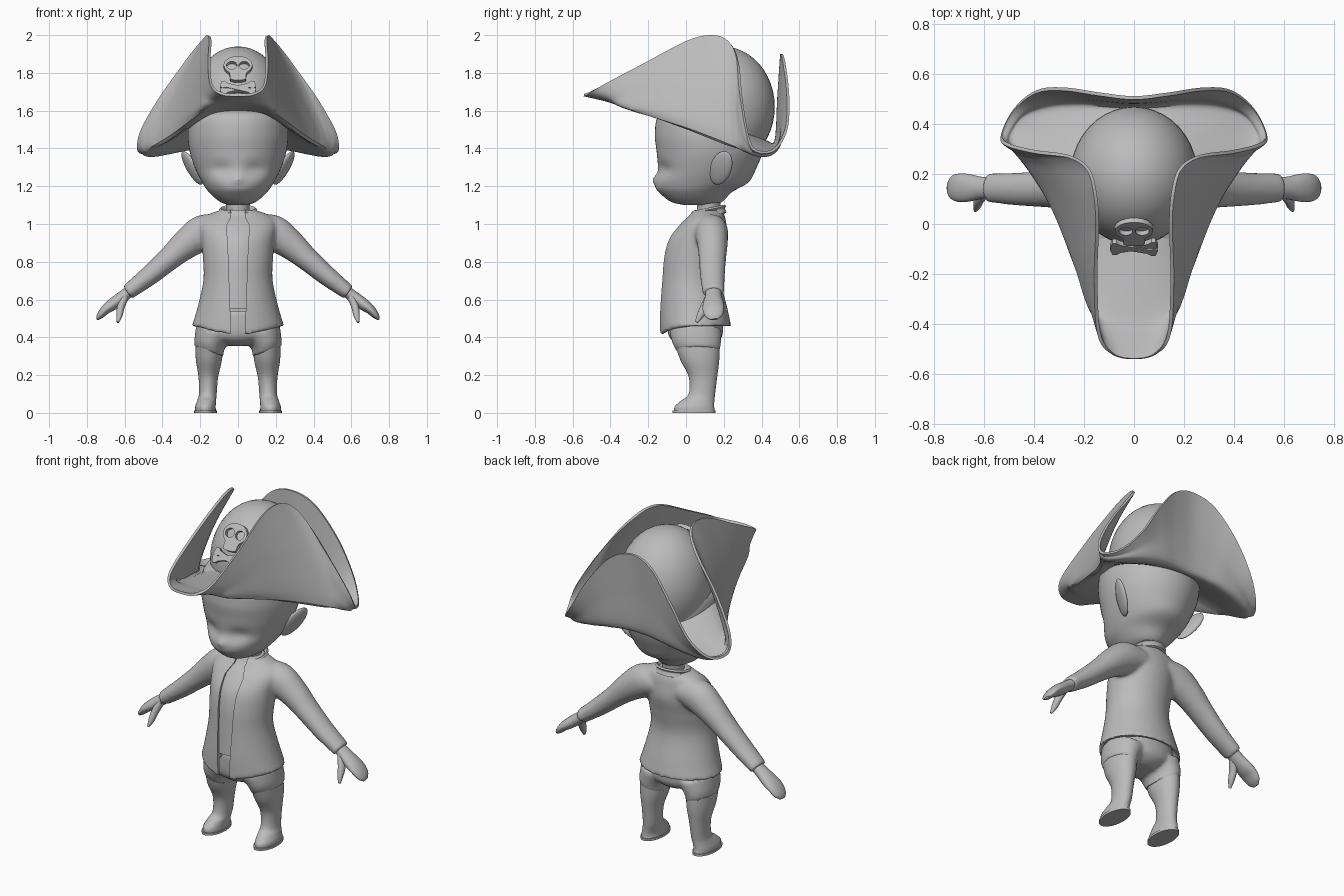
import bpy, bmesh, math
from mathutils import Vector, Matrix, Euler

if "Cube" in bpy.data.objects:
    bpy.data.objects.remove(bpy.data.objects["Cube"])

clay = bpy.data.materials.new("clay_grey")
clay.use_nodes = True
clay.diffuse_color = (0.5, 0.5, 0.5, 1)
clay.node_tree.nodes["Principled BSDF"].inputs["Base Color"].default_value = clay.diffuse_color


def spline(points, n, closed=False):
    """Smooth curve through points of any dimension."""
    p = [Vector(q) for q in points]
    m, out = len(p), []
    at = (lambda i: p[i % m]) if closed else (lambda i: p[min(max(i, 0), m - 1)])
    for i in range(m if closed else m - 1):
        a, b, c, d = (at(i + k) for k in (-1, 0, 1, 2))
        for s in range(n):
            t = s / n
            out.append(b + (c - a) * (t / 2) + (a * 2 - b * 5 + c * 4 - d) * (t * t / 2)
                       + (b * 3 - a - c * 3 + d) * (t ** 3 / 2))
    return out if closed else out + [p[-1]]


def loft(sections, n=5, segs=40, gap=0):
    """Upright rings (z, cx, cy, rx, ry), starting at the front."""
    rows = []
    for z, cx, cy, rx, ry in spline(sections, n):
        angles = [gap + (2 * math.pi - 2 * gap) * i / segs for i in range(segs + (gap > 0))]
        rows.append([Vector((cx + rx * math.sin(t), cy - ry * math.cos(t), z)) for t in angles])
    return rows


def tube(points, n=5, segs=24):
    """Bent limb through (x, y, z, thickness, depth)."""
    path, rows = spline(points, n), []
    for i, p in enumerate(path):
        t = (path[min(i + 1, len(path) - 1)] - path[max(i - 1, 0)]).to_3d().normalized()
        side = (Vector((0, 1, 0)) - t * t.y).normalized()
        up = t.cross(side)
        angles = [2 * math.pi * k / segs for k in range(segs)]
        rows.append([p.to_3d() + up * p[3] * math.sin(a) + side * p[4] * math.cos(a) for a in angles])
    return rows


def flip(rows):
    return [[Vector((-v.x, v.y, v.z)) for v in r] for r in rows]


def finish(ob):
    """Apply modifiers, set material and shading."""
    bpy.ops.object.select_all(action="DESELECT")
    bpy.context.view_layer.objects.active = ob
    ob.select_set(True)
    bpy.ops.object.convert(target="MESH")
    ob.data.materials.clear()
    ob.data.materials.append(clay)
    bpy.ops.object.shade_smooth_by_angle(angle=math.radians(40))
    return ob


def from_bmesh(name, bm):
    bmesh.ops.recalc_face_normals(bm, faces=bm.faces)
    mesh = bpy.data.meshes.new(name)
    bm.to_mesh(mesh)
    bm.free()
    ob = bpy.data.objects.new(name, mesh)
    bpy.context.collection.objects.link(ob)
    return ob


def skin(name, *grids, closed=True, caps=True):
    bm = bmesh.new()
    for rows in grids:
        vs = [[bm.verts.new(v) for v in r] for r in rows]
        m = len(vs[0])
        for a, b in zip(vs, vs[1:]):
            for i in range(m if closed else m - 1):
                j = (i + 1) % m
                bm.faces.new((a[i], a[j], b[j], b[i]))
        if caps:
            bm.faces.new(vs[0])
            bm.faces.new(vs[-1])
    return from_bmesh(name, bm)


def ball(name, loc, scale, rot=(0, 0, 0), both=False):
    bm = bmesh.new()
    m = Matrix.LocRotScale(loc, Euler([math.radians(a) for a in rot]), scale)
    for s in (1, -1)[:1 + both]:
        bmesh.ops.create_uvsphere(bm, u_segments=40, v_segments=24, radius=1,
                                  matrix=Matrix.Diagonal((s, 1, 1, 1)) @ m)
    return finish(from_bmesh(name, bm))


def solid(ob, thickness):
    mod = ob.modifiers.new("thickness", "SOLIDIFY")
    mod.thickness, mod.offset = thickness, 0
    return finish(ob)


def fuse(ob, rounds):
    """Melt overlapping pieces into one soft surface."""
    mod = ob.modifiers.new("fuse", "REMESH")
    mod.mode, mod.voxel_size = "VOXEL", .01
    mod = ob.modifiers.new("soften", "SMOOTH")
    mod.factor, mod.iterations = .5, rounds


# Hat: domed crown
ball("hat_crown", (0, .193, 1.62), (.255, .277, .32))

# Hat: brim folded up on three sides, as (fold, edge) from front to back
brim = [((0, -.35, 1.64), (0, -.54, 1.683)), ((.1, -.33, 1.63), (.085, -.52, 1.69)),
        ((.17, -.3, 1.61), (.14, -.44, 1.735)), ((.225, -.17, 1.57), (.153, -.22, 1.85)),
        ((.295, 0, 1.515), (.147, 0, 1.965)), ((.355, .12, 1.47), (.157, .13, 1.997)),
        ((.42, .22, 1.43), (.185, .22, 1.97)), ((.45, .26, 1.415), (.26, .27, 1.88)),
        ((.465, .29, 1.4), (.4, .29, 1.69)), ((.47, .32, 1.385), (.51, .32, 1.5)),
        ((.45, .37, 1.37), (.53, .36, 1.395)), ((.4, .43, 1.37), (.48, .46, 1.39)),
        ((.3, .47, 1.39), (.39, .53, 1.5)), ((.2, .485, 1.415), (.28, .54, 1.68)),
        ((.1, .48, 1.435), (.14, .52, 1.85)), ((0, .475, 1.44), (0, .505, 1.9))]
ribs = []
for i, (fold, edge) in enumerate(brim):
    a = math.pi * i / (len(brim) - 1)
    y = .175 - .25 * math.cos(a)
    inner = (.23 * math.sin(a), y, 1.58 - .34 * y)
    belly = (Vector(fold) + Vector(edge)) / 2 + Vector((.025 * math.sin(a) ** 2, 0, 0))
    ribs.append(spline([inner, fold, belly, edge], 6))
ribs += flip(ribs[-2:0:-1])
rings = [spline(ring, 6, closed=True) for ring in zip(*ribs)]
solid(skin("hat_brim", rings, caps=False), .014)


# Hat: raised emblem, flat outlines with holes
def plate(name, outlines, loc, tilt):
    cu = bpy.data.curves.new(name, "CURVE")
    cu.dimensions, cu.fill_mode, cu.extrude = "2D", "BOTH", .011
    for pts in outlines:
        sp = cu.splines.new("POLY")
        sp.points.add(len(pts) - 1)
        for q, (x, y) in zip(sp.points, pts):
            q.co = (x, y, 0, 1)
        sp.use_cyclic_u = True
    ob = bpy.data.objects.new(name, cu)
    bpy.context.collection.objects.link(ob)
    ob.location, ob.rotation_euler.x = loc, math.radians(tilt)
    finish(ob)


half = [(0, .08), (.045, .07), (.075, .035), (.068, -.005), (.045, -.03), (.04, -.07), (0, -.078)]
face = spline(half + [(-x, y) for x, y in half[-2:0:-1]], 3, closed=True)
eyes = [[(s * .033 + .028 * math.cos(k * math.pi / 8), .02 + .026 * math.sin(k * math.pi / 8))
         for k in range(16)] for s in (1, -1)]
plate("emblem_skull", [face] + eyes, (0, -.033, 1.818), 53)
bone = [(-.095, -.018), (-.08, -.024), (-.06, -.014), (.06, -.014), (.08, -.024), (.095, -.018),
        (.095, .018), (.08, .024), (.06, .014), (-.06, .014), (-.08, .024), (-.095, .018)]
for name, s in (("emblem_bone_left", 1), ("emblem_bone_right", -1)):
    c, d = math.cos(s * .27), math.sin(s * .27)
    plate(name, [[(x * c - y * d, x * d + y * c) for x, y in bone]], (0, -.092 + s * .002, 1.716), 55)

# Head with eye hollows, nose and muzzle
head = skin("head", loft([(1.1, 0, .07, .05, .08), (1.12, 0, .055, .1, .14), (1.17, 0, .055, .155, .19),
                          (1.22, 0, .085, .19, .245), (1.29, 0, .11, .225, .26), (1.38, 0, .125, .255, .28),
                          (1.48, 0, .125, .265, .29), (1.58, 0, .125, .245, .265), (1.62, 0, .14, .15, .16)], 6, 64))
for v in head.data.vertices:
    if v.co.y < 0:
        x, z = abs(v.co.x), v.co.z
        v.co.y += .02 * math.exp(-((x - .09) / .06) ** 2 - ((z - 1.29) / .04) ** 2)
        v.co.y -= .016 * math.exp(-(x / .025) ** 2 - ((z - 1.235) / .025) ** 2)
        v.co.y -= .012 * math.exp(-(x / .1) ** 2 - ((z - 1.18) / .03) ** 2)
finish(head)
ball("ears", (.243, .185, 1.297), (.02, .058, .105), (-30, 22, -25), both=True)
finish(skin("neck", loft([(.98, 0, .12, .075, .075), (1.06, 0, .12, .06, .06), (1.16, 0, .12, .07, .07)])))

# Coat: torso and sleeves fused, then hollowed and opened in front
torso_shape = [(.46, 0, .05, .245, .19), (.55, 0, .04, .217, .18), (.7, 0, .028, .184, .159),
               (.82, 0, .04, .186, .162), (.92, 0, .063, .195, .159), (1, 0, .09, .205, .124),
               (1.045, 0, .11, .17, .094), (1.075, 0, .11, .09, .077)]
torso = loft(torso_shape)
for v in torso[0]:
    v.z -= .045 * max(0, (.05 - v.y) / .185) ** 3
sleeve = tube([(.08, .135, .97, .07, .08), (.18, .135, .955, .095, .088), (.275, .14, .893, .08, .081),
               (.36, .14, .82, .064, .073), (.47, .14, .726, .053, .066), (.585, .145, .638, .041, .058)])
coat = skin("coat", torso, sleeve, flip(sleeve))
fuse(coat, 8)
hollow = skin("coat_hollow_cutter", loft([(.3, 0, .05, .228, .175), (.46, 0, .05, .226, .173), (.52, 0, .04, .2, .16)]))
edge = [(.035, .3), (.038, .45), (.052, .85), (.06, .99), (.036, 1.04), (.036, 1.15)]
edge += [(-x, z) for x, z in reversed(edge)]
opening = skin("coat_opening_cutter", [[Vector((x, y, z)) for x, z in edge] for y in (-.3, .07)])
for cutter in (hollow, opening):
    cutter.hide_render = True
    mod = coat.modifiers.new("cut", "BOOLEAN")
    mod.operation, mod.object, mod.solver = "DIFFERENCE", cutter, "EXACT"
finish(coat)
for cutter in (hollow, opening):
    bpy.data.objects.remove(cutter)

finish(skin("shirt", loft([(z, 0, cy, rx * .85, ry - .012) for z, cx, cy, rx, ry in torso_shape[1:]])))
collar = loft([(1.04, 0, .115, .1, .095), (1.065, 0, .115, .085, .085), (1.08, 0, .115, .097, .093)], 4, 40, .45)
for row in collar:
    for v in row:
        v.z += .2 * (v.y - .115)
solid(skin("collar", collar, closed=False, caps=False), .012)

# Hands with thumbs
hand = tube([(.56, .145, .655, .028, .042), (.61, .145, .615, .032, .044), (.66, .145, .578, .032, .055),
             (.7, .145, .548, .026, .057), (.73, .147, .515, .018, .046), (.745, .15, .495, .006, .02)])
thumb = tube([(.6, .125, .61, .02, .025), (.62, .1, .56, .02, .024), (.628, .075, .515, .016, .018),
              (.636, .055, .48, .006, .008)])
finish(skin("hands", hand, flip(hand), thumb, flip(thumb)))

# Breeches: hips and short legs ending in a tilted hem
hips = loft([(.355, 0, .055, .06, .07), (.375, 0, .052, .13, .115), (.42, 0, .05, .205, .145), (.54, 0, .045, .19, .145)])
breech = loft([(.325, .153, .065, .077, .112), (.37, .15, .057, .08, .128), (.45, .12, .05, .1, .14)])
for row in breech:
    for v in row:
        v.z += .34 * (v.x - .155)
breeches = skin("breeches", hips, breech, flip(breech))
fuse(breeches, 5)
finish(breeches)

# Boots and soles
boot = loft([(.01, .172, .045, .055, .107), (.035, .172, .045, .054, .104), (.065, .166, .062, .05, .088),
             (.1, .16, .084, .047, .07), (.19, .157, .09, .052, .075), (.28, .154, .073, .069, .103),
             (.36, .152, .06, .072, .117)])
finish(skin("boots", boot, flip(boot)))
sole = loft([(0, .172, .043, .06, .114), (.013, .172, .043, .06, .114)], 1)
finish(skin("soles", sole, flip(sole)))
